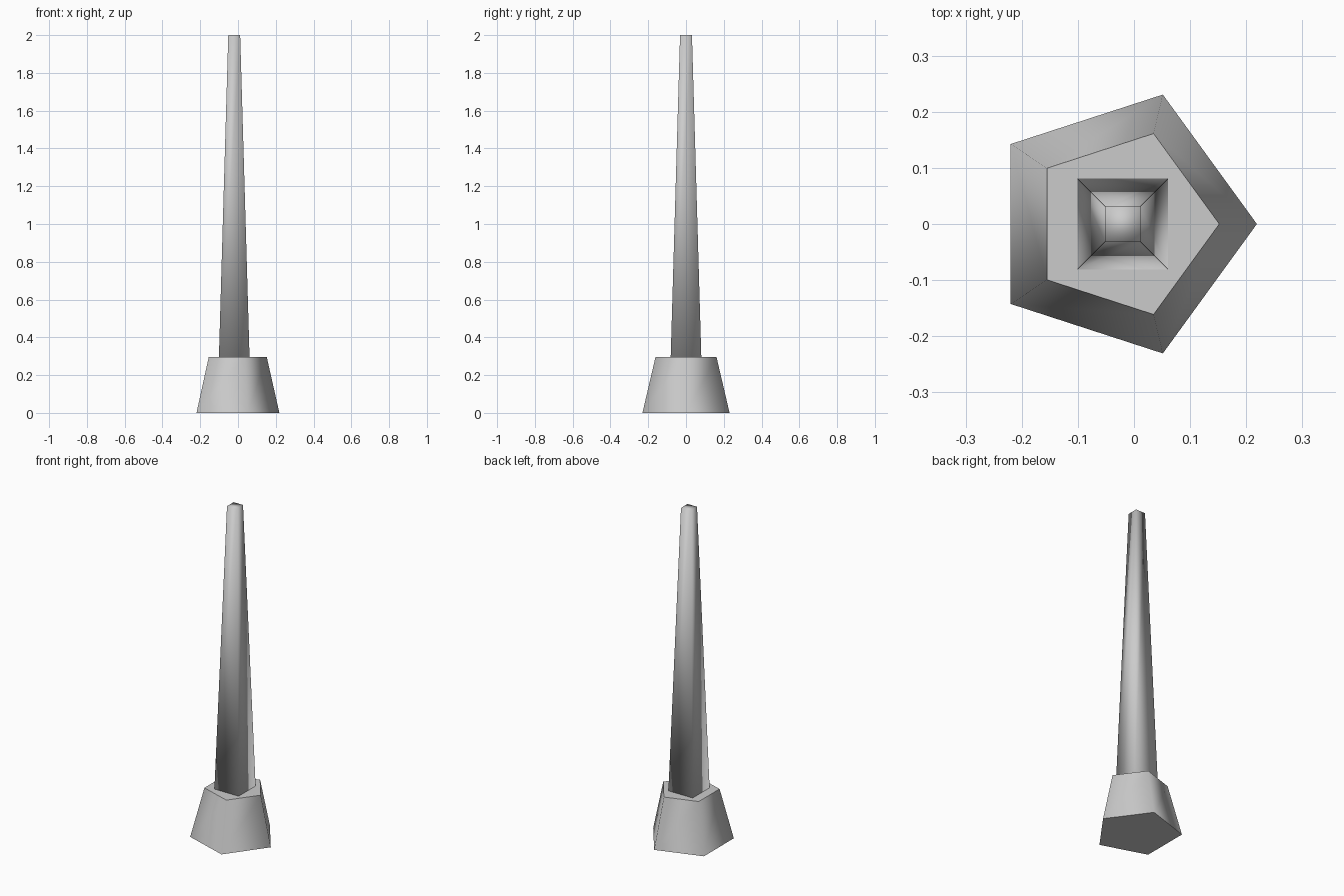
import bpy
import bmesh
from math import pi, cos, sin, sqrt, radians

if "Cube" in bpy.data.objects:
    bpy.data.objects.remove(bpy.data.objects["Cube"])


def tapered_prism(name, sides, start, rings, smooth_angle):
    """Closed prism through rings of (centre_x, radius, z)."""
    bm = bmesh.new()
    loops = []
    for cx, r, z in rings:
        loops.append([bm.verts.new((cx + r * cos(start + 2 * pi * i / sides),
                                    r * sin(start + 2 * pi * i / sides), z))
                      for i in range(sides)])
    for low, high in zip(loops, loops[1:]):
        for i in range(sides):
            j = (i + 1) % sides
            bm.faces.new((low[i], low[j], high[j], high[i]))
    bm.faces.new(loops[0][::-1])
    bm.faces.new(loops[-1])
    mesh = bpy.data.meshes.new(name)
    bm.to_mesh(mesh)
    bm.free()
    obj = bpy.data.objects.new(name, mesh)
    bpy.context.collection.objects.link(obj)
    bpy.ops.object.select_all(action='DESELECT')
    obj.select_set(True)
    bpy.context.view_layer.objects.active = obj
    bpy.ops.object.shade_smooth_by_angle(angle=radians(smooth_angle))
    return obj


# Five-sided tapered foot: soft sides, crisp top
tapered_prism("base", 5, 0, [(-0.0235, 0.2425, 0), (-0.0175, 0.1695, 0.297)], 75)

# Tall four-sided tapered shaft, smooth all over
tapered_prism("shaft", 4, pi / 4,
              [(-0.02, 0.081 * sqrt(2), 0.297), (-0.02, 0.0315 * sqrt(2), 2.0)], 120)
